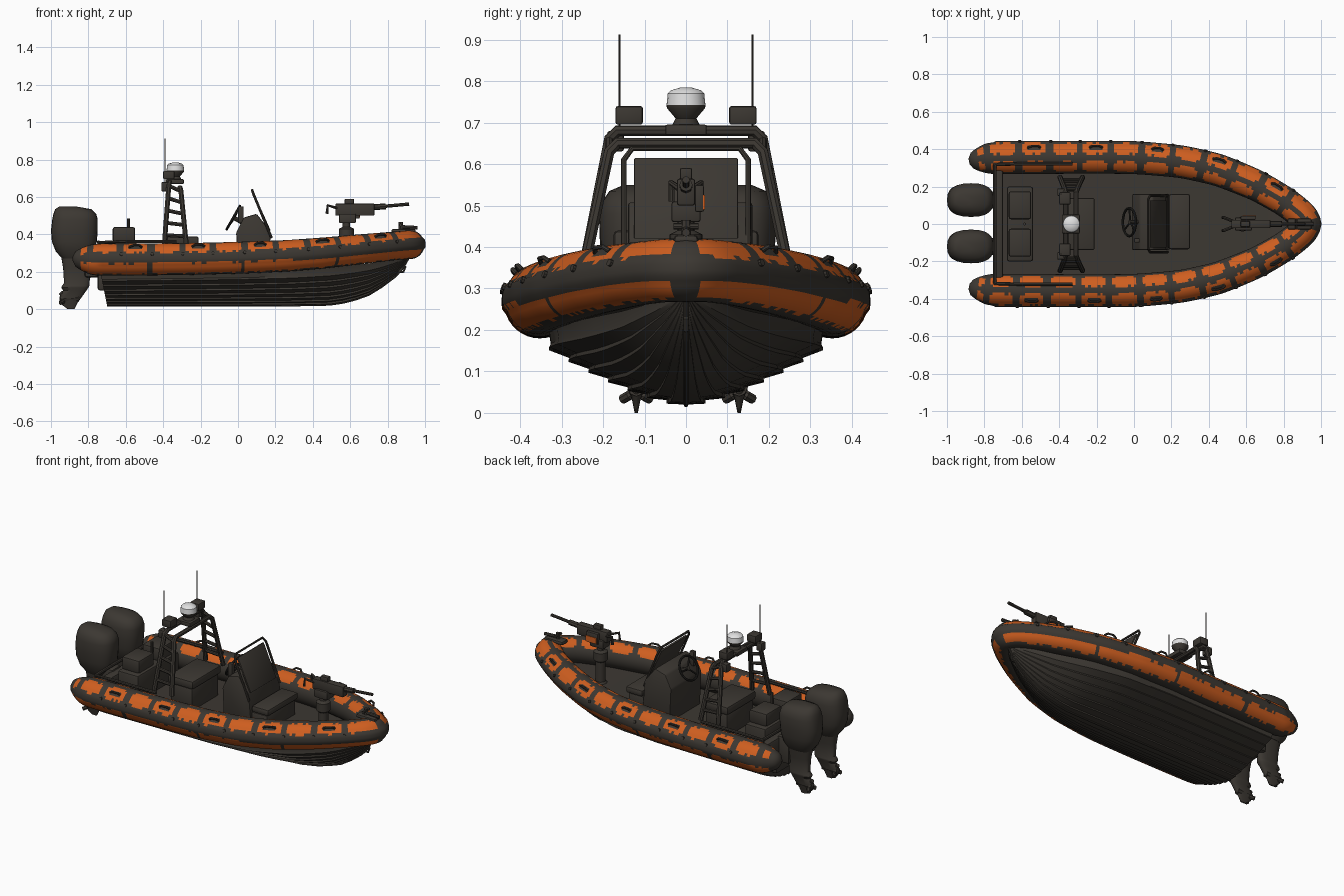
import bpy, bmesh, math, random
from mathutils import Vector

random.seed(4)
cube = bpy.data.objects.get("Cube")
if cube:
    bpy.data.objects.remove(cube)


def material(name, rgb):
    m = bpy.data.materials.new(name)
    m.use_nodes = True
    m.diffuse_color = (*rgb, 1)
    m.node_tree.nodes["Principled BSDF"].inputs["Base Color"].default_value = (*rgb, 1)
    return m


GREY = material("charcoal", (0.045, 0.039, 0.032))
ORANGE = material("orange", (0.62, 0.112, 0.014))
WHITE = material("white", (0.75, 0.75, 0.75))
BLACK = material("black", (0.02, 0.019, 0.017))
parts = []


def finish(name, bm, *mats):
    bmesh.ops.recalc_face_normals(bm, faces=bm.faces)
    me = bpy.data.meshes.new(name)
    bm.to_mesh(me)
    bm.free()
    for m in mats:
        me.materials.append(m)
    ob = bpy.data.objects.new(name, me)
    bpy.context.collection.objects.link(ob)
    parts.append(ob)


def loft(name, rings, *mats, rule=None):
    """Skin closed rings; rule(ring, segment) gives the material index."""
    bm = bmesh.new()
    rows = [[bm.verts.new(p) for p in ring] for ring in rings]
    n = len(rows[0])
    for i in range(len(rows) - 1):
        for j in range(n):
            k = (j + 1) % n
            f = bm.faces.new((rows[i][j], rows[i][k], rows[i + 1][k], rows[i + 1][j]))
            if rule:
                f.material_index = rule(i, j)
    bm.faces.new(rows[0])
    bm.faces.new(rows[-1])
    finish(name, bm, *mats)


def box(name, lo, hi, mat=GREY, bevel=0.012):
    bm = bmesh.new()
    bmesh.ops.create_cube(bm, size=1)
    for v in bm.verts:
        v.co = [(a + b) / 2 + c * (b - a) for a, b, c in zip(lo, hi, v.co)]
    if bevel:
        bmesh.ops.bevel(bm, geom=bm.edges[:], offset=bevel, segments=2, affect='EDGES', profile=0.5)
    finish(name, bm, mat)


def extrude(name, profile, y0, y1, bevel=0.008):
    """Side profile in x and z, drawn out from y0 to y1."""
    bm = bmesh.new()
    face = bm.faces.new([bm.verts.new((x, y0, z)) for x, z in profile])
    ext = bmesh.ops.extrude_face_region(bm, geom=[face])
    for v in ext["geom"]:
        if isinstance(v, bmesh.types.BMVert):
            v.co.y = y1
    bmesh.ops.bevel(bm, geom=bm.edges[:], offset=bevel, segments=2, affect='EDGES', profile=0.5)
    finish(name, bm, GREY)


def pipe(name, pts, r, mat=GREY, cyclic=False):
    cu = bpy.data.curves.new(name, 'CURVE')
    cu.dimensions = '3D'
    cu.bevel_depth, cu.bevel_resolution, cu.use_fill_caps = r, 2, True
    sp = cu.splines.new('POLY')
    sp.points.add(len(pts) - 1)
    for q, p in zip(sp.points, pts):
        q.co = (*p, 1)
    sp.use_cyclic_u = cyclic
    tmp = bpy.data.objects.new(name + "_curve", cu)
    bpy.context.collection.objects.link(tmp)
    dg = bpy.context.evaluated_depsgraph_get()
    me = bpy.data.meshes.new_from_object(tmp.evaluated_get(dg))
    bpy.data.objects.remove(tmp)
    me.name = name
    me.materials.clear()
    me.materials.append(mat)
    ob = bpy.data.objects.new(name, me)
    bpy.context.collection.objects.link(ob)
    parts.append(ob)


def lathe(name, x, y, profile, mat=GREY, n=20):
    loft(name, [[(x + r * math.cos(2 * math.pi * j / n), y + r * math.sin(2 * math.pi * j / n), z)
                 for j in range(n)] for r, z in profile], mat)


def table(rows, x):
    for a, b in zip(rows, rows[1:]):
        if x <= b[0]:
            t = (x - a[0]) / (b[0] - a[0])
            return [p + (q - p) * t for p, q in zip(a, b)]
    return rows[-1]


# Inflatable collar: x, y, z, radius along one side from stern to bow
side = [(-.882, .335, .27, .015), (-.87, .338, .269, .04), (-.82, .345, .266, .068),
        (-.74, .352, .265, .085), (-.3, .354, .268, .085), (0, .352, .275, .085),
        (.25, .33, .285, .084), (.45, .285, .30, .083), (.65, .205, .32, .08),
        (.8, .12, .335, .077), (.89, .05, .343, .076), (.92, 0, .345, .077)]
ctrl = [Vector(p) for p in side + [(x, -y, z, r) for x, y, z, r in side[-2::-1]]]
fine = []
for i in range(len(ctrl) - 1):
    a, b, c, d = (ctrl[min(max(i + k, 0), len(ctrl) - 1)] for k in (-1, 0, 1, 2))
    m0, m1 = (c - a) / 2, (d - b) / 2
    for k in range(40):
        t = k / 40
        h = t * t * (3 - 2 * t)
        fine.append(b * (1 - h) + c * h + (m0 * (t - 1) + m1 * t) * t * (t - 1) * 0.6)
fine.append(ctrl[-1])
dist = [0]
for a, b in zip(fine, fine[1:]):
    dist.append(dist[-1] + (b - a).xyz.length)
half_cells = 116
cells, path, j = 2 * half_cells, [], 0
for i in range(cells + 1):
    while j < len(dist) - 1 and dist[j] < dist[-1] * i / cells - 1e-9:
        j += 1
    path.append(fine[j])


def on_collar(i, deg, lift=0.0):
    p = path[i]
    t = path[min(i + 2, cells)] - path[max(i - 2, 0)]
    n = Vector((-t.y, t.x, 0)).normalized()
    a = math.radians(deg)
    return p.xyz + (p.w + lift) * (n * math.cos(a) + Vector((0, 0, math.sin(a))))


SEG, PERIOD = 36, 10


def collar_colour(i, j):
    """Orange panels above and below a charcoal rubbing strake, parted by straps."""
    deg = (j * 10 + 5 + 180) % 360 - 180
    s = int(abs(i + .5 - half_cells)) - 1
    k = s % PERIOD
    if s < 0 or s > half_cells - 5:
        return 0
    if -70 < deg < (-20 if s < 40 else -10):
        ragged = (deg < -60 and random.random() < .6) or (deg > -20 and random.random() < .25)
        return 0 if ragged or s % 30 == 29 else 1
    if k >= 8 or not (20 < deg < 80 or 100 < deg < 150):
        return 0
    if (s // PERIOD) % 2 and 2 <= k <= 5 and 40 < deg < 60:
        return 0
    corner = k in (0, 7) and deg in (25, 75, 105, 145)
    ragged = (deg == 25 and random.random() < .45) or (70 < deg < 110 and random.random() < .2)
    return 0 if corner or ragged else 1


def collar_ring(i):
    return [on_collar(i, j * 10, .006 if (j <= 2 or j == 35) and 8 < i < cells - 8 else 0) for j in range(SEG)]


loft("inflatable_collar", [collar_ring(i) for i in range(cells + 1)], GREY, ORANGE, rule=collar_colour)

# Grab handles and rope lugs on the collar
for sgn in (-1, 1):
    for s in range(15, half_cells - 8, 2 * PERIOD):
        c = half_cells + sgn * s
        pipe("grab_handle", [on_collar(c - 2, 50), on_collar(c - 1, 50, .014),
                             on_collar(c + 1, 50, .014), on_collar(c + 2, 50)], .006)
    for s in range(10, half_cells - 8, PERIOD):
        c = half_cells + sgn * s
        pipe("rope_lug", [on_collar(c, 18, -.01), on_collar(c, 18, .012)], .009)

# Hull: x, half width, keel height, rim height
hull = [(-.7, .33, .02, .19), (0, .33, .02, .2), (.3, .31, .021, .21), (.5, .25, .025, .225),
        (.6, .205, .042, .235), (.7, .155, .078, .245), (.8, .1, .14, .26), (.87, .05, .2, .275),
        (.91, .008, .27, .29)]
STRAKES = 7


def hull_ring(x):
    _, w, k, c = table(hull, x)
    rise = c - k
    pts = [(0, k)]
    for i in range(1, STRAKES + 1):
        t = i / STRAKES
        z = k + rise * .8 * t ** 1.5
        pts += [(w * t, z - .03 * rise), (w * t * .985, z + .02 * rise)]
    pts.append((w, c))
    rake = lambda z: x - (.2 * (z - .02) if x < -.69 else 0)
    return [(rake(z), y, z) for y, z in pts] + [(rake(z), -y, z) for y, z in pts[:0:-1]]


xs = [-.7 + i * .07 for i in range(23)] + [.88, .91]
loft("hull", [hull_ring(x) for x in xs], GREY)
pipe("keel_strip", [(x, 0, table(hull, x)[2]) for x in xs], .006)
pipe("bow_eye", [(.86, 0, .2), (.885, 0, .2), (.895, 0, .225), (.88, 0, .24)], .006)

# Cockpit floor follows the hull rim
bm = bmesh.new()
rows = [[bm.verts.new((x, s * table(hull, x)[1], table(hull, x)[3] + .01)) for s in (-1, 1)] for x in xs]
for a, b in zip(rows, rows[1:]):
    bm.faces.new((a[0], b[0], b[1], a[1]))
finish("cockpit_floor", bm, GREY)
box("transom", (-.755, -.29, .18), (-.7, .29, .32))
box("transom_step", (-.75, -.19, .1), (-.7, .19, .2))

# Twin outboard motors: height, x range, half width
cowl = [(.27, -.94, -.79, .045), (.31, -.975, -.77, .07), (.36, -.995, -.755, .083), (.42, -1, -.75, .088),
        (.48, -.993, -.75, .09), (.51, -.987, -.758, .082), (.535, -.977, -.785, .065), (.55, -.955, -.87, .03)]
leg = [(.0, -.91, -.875, .004), (.03, -.95, -.86, .01), (.065, -.955, -.835, .022), (.1, -.935, -.81, .022),
       (.115, -.945, -.8, .032), (.125, -.94, -.795, .032), (.14, -.93, -.795, .026), (.22, -.935, -.78, .036),
       (.28, -.945, -.775, .045)]


def rounded(z, x0, x1, hy, yc, n=24):
    f = lambda v: math.copysign(abs(v) ** .78, v)
    turns = [2 * math.pi * j / n for j in range(n)]
    return [((x0 + x1) / 2 + f(math.cos(a)) * (x1 - x0) / 2, yc + f(math.sin(a)) * hy, z) for a in turns]


for y in (-.12, .128):
    loft("motor_cowl", [rounded(*r, y) for r in cowl], GREY)
    loft("motor_leg", [rounded(*r, y) for r in leg], GREY)
    box("motor_bracket", (-.82, y - .045, .17), (-.74, y + .045, .33))
    pipe("gear_case", [(-.95, y, .055), (-.85, y, .06)], .02)
    for k in range(3):
        a = 2 * math.pi * k / 3 + math.pi / 2
        pipe("propeller_blade", [(-.945, y, .052), (-.935, y + .022 * math.cos(a), .052 + .022 * math.sin(a)),
                                 (-.95, y + .038 * math.cos(a), .052 + .038 * math.sin(a))], .012)

# Equipment arch: two hoops with ladder rungs
rear = [(-.395, .25, .33), (-.37, .185, .66), (-.365, .165, .68)]
fore = [(-.275, .25, .33), (-.305, .185, .63), (-.31, .165, .65)]
for name, hoop in (("rear_hoop", rear), ("fore_hoop", fore)):
    pipe(name, hoop + [(x, -y, z) for x, y, z in hoop[::-1]], .014)
for s in (-1, 1):
    flip = Vector((1, s, 1))
    for t in (.2, .4, .6, .8, 1):
        pipe("arch_rung", [Vector(h[0]).lerp(Vector(h[1]), t) * flip for h in (rear, fore)], .01)
    box("flood_light", (-.4, s * .137 - .033, .695), (-.34, s * .137 + .033, .74), GREY, .006)
    box("side_lamp", (-.41, s * .17 - .02, .63), (-.37, s * .17 + .02, .68), GREY, .006)
    pipe("antenna", [(-.39, s * .16, .68), (-.39, s * .16, .912)], .0025)
box("radar_shelf", (-.385, -.05, .67), (-.29, .05, .695), GREY, .004)
lathe("radar_base", -.335, 0, [(.035, .69), (.025, .71), (.046, .735), (.047, .742)])
lathe("radar_dome", -.335, 0, [(.047, .742), (.044, .77), (.036, .778), (.012, .785)], WHITE)

# Steering console, windscreen, wheel and seats
extrude("console", [(0, .2), (-.01, .41), (.03, .49), (.1, .51), (.17, .42), (.19, .2)], -.14, .16)
extrude("windscreen", [(.165, .42), (.175, .42), (.088, .615), (.078, .61)], -.125, .125, .002)
pipe("console_rail", [(.18, .15, .38), (.085, .15, .61), (.075, .13, .637), (.075, -.13, .637),
                      (.085, -.15, .61), (.18, -.15, .38)], .007)
wheel = [(-.025 + .035 * math.sin(a), .01 + .075 * math.cos(a), .49 + .062 * math.sin(a))
         for a in (k * math.pi / 10 for k in range(20))]
pipe("steering_wheel", wheel, .007, BLACK, True)
for k in (0, 7, 13):
    pipe("wheel_spoke", [(-.02, .01, .485), wheel[k]], .005, BLACK)
pipe("wheel_column", [(-.025, .01, .49), (.03, .01, .46)], .012)
box("throttle", (.0, -.1, .46), (.03, -.075, .55), GREY, .006)
box("front_seat_base", (.18, -.13, .2), (.29, .15, .31))
box("front_seat_cushion", (.185, -.135, .31), (.3, .16, .35))
box("helm_seat_base", (-.37, -.13, .2), (-.22, .13, .34))
box("helm_seat_cushion", (-.38, -.14, .34), (-.21, .14, .39))
box("aft_locker", (-.68, -.2, .2), (-.54, .2, .36))
for s in (-1, 1):
    box("aft_seat_back", (-.67, s * .1 - .075, .36), (-.55, s * .1 + .075, .44))
    pipe("inner_rail", [(-.745, s * .31, .3), (-.745, s * .318, .358), (-.6, s * .322, .362), (-.33, s * .322, .362)], .009)
pipe("aft_rail", [(-.745, -.318, .358), (-.745, .318, .358)], .01)
pipe("aft_post", [(-.585, 0, .42), (-.585, 0, .485)], .008)

# Bow mount
lathe("mount_pedestal", .58, 0, [(.05, .2), (.045, .23), (.028, .25), (.028, .37), (.04, .38), (.04, .43),
                                 (.02, .44), (.02, .5)])
box("mount_cradle", (.54, -.035, .46), (.63, .035, .51), GREY, .006)
box("gun_receiver", (.52, -.022, .5), (.73, .022, .565), GREY, .006)
box("gun_sight", (.57, -.015, .56), (.62, .015, .59), GREY, .004)
box("ammunition_box", (.57, .022, .485), (.65, .043, .55), GREY, .004)
box("box_marking", (.58, .041, .49), (.652, .046, .525), ORANGE, 0)
pipe("gun_shroud", [(.72, 0, .545), (.79, 0, .55)], .016)
pipe("gun_barrel", [(.78, 0, .55), (.915, 0, .562)], .009)
for s in (-1, 1):
    pipe("gun_grip", [(.53, s * .015, .54), (.48, s * .035, .555), (.475, s * .035, .51)], .008)

# Bow fittings
box("bow_pad", (.82, -.03, .405), (.95, .03, .43))
pipe("bow_post", [(.87, 0, .41), (.87, 0, .465)], .012)
pipe("bow_cleat", [(.87, -.03, .45), (.87, .03, .45)], .008)
pipe("bow_roller", [(.87, 0, .44), (.96, 0, .435)], .01)

# Smooth shading with crisp edges
bpy.ops.object.select_all(action='DESELECT')
for ob in parts:
    ob.select_set(True)
bpy.context.view_layer.objects.active = parts[0]
bpy.ops.object.shade_smooth_by_angle(angle=math.radians(35))
